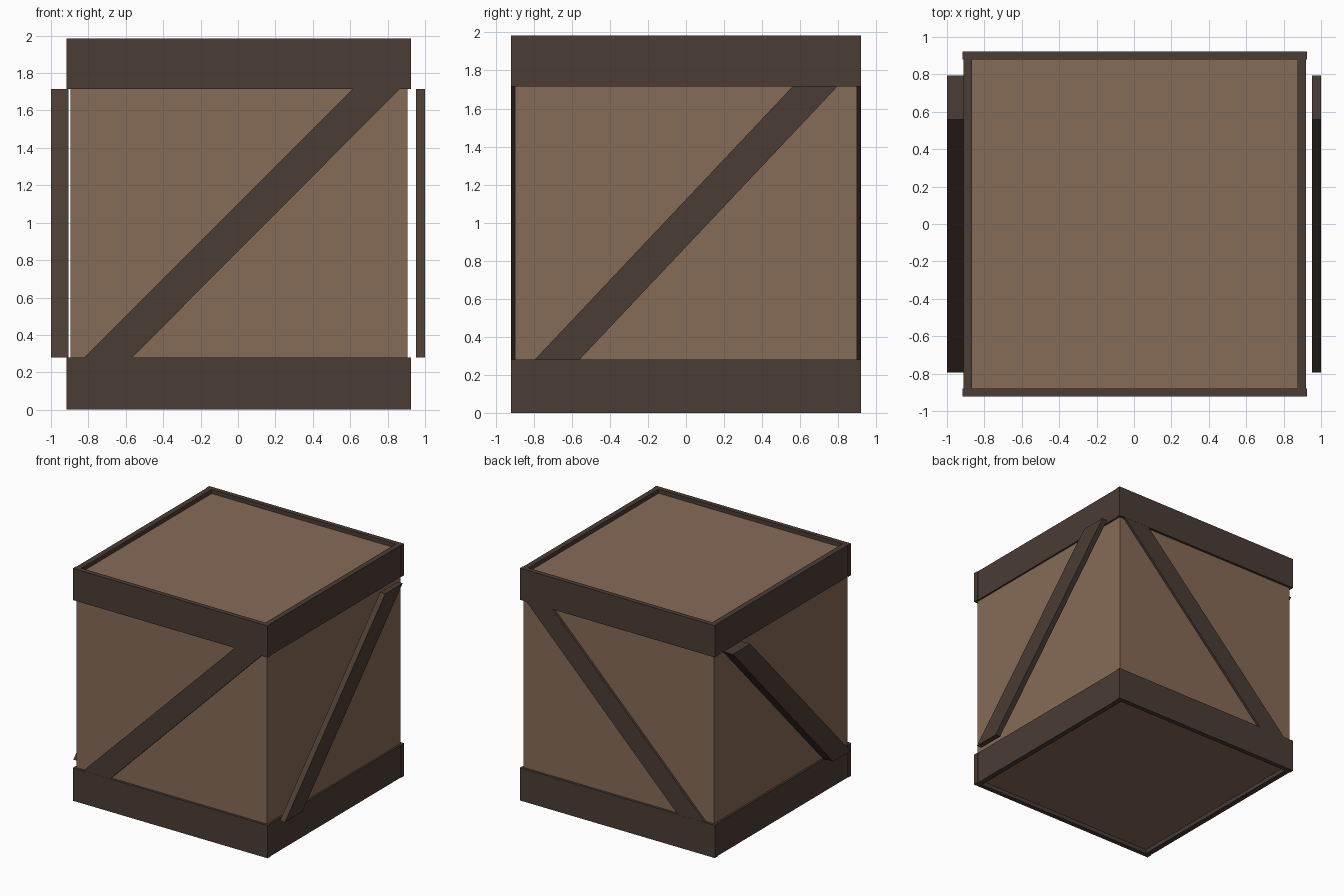
import bpy, bmesh

if "Cube" in bpy.data.objects:
    bpy.data.objects.remove(bpy.data.objects["Cube"])


def material(name, rgb):
    m = bpy.data.materials.new(name)
    m.diffuse_color = (*rgb, 1.0)
    m.use_nodes = True
    m.node_tree.nodes["Principled BSDF"].inputs["Base Color"].default_value = m.diffuse_color
    return m


PANEL = material("panel_wood", (0.24, 0.145, 0.095))
TRIM = material("trim_wood", (0.07, 0.046, 0.035))


def prism(name, base, top, mat):
    """Solid between two four-point loops."""
    bm = bmesh.new()
    a = [bm.verts.new(p) for p in base]
    b = [bm.verts.new(p) for p in top]
    bm.faces.new(a[::-1])
    bm.faces.new(b)
    for i in range(4):
        j = (i + 1) % 4
        bm.faces.new((a[i], a[j], b[j], b[i]))
    bmesh.ops.recalc_face_normals(bm, faces=bm.faces)
    mesh = bpy.data.meshes.new(name)
    bm.to_mesh(mesh)
    bm.free()
    mesh.materials.append(mat)
    obj = bpy.data.objects.new(name, mesh)
    bpy.context.collection.objects.link(obj)
    return obj


def box(name, x, y, z, mat):
    def loop(h):
        return [(x[0], y[0], h), (x[1], y[0], h), (x[1], y[1], h), (x[0], y[1], h)]
    return prism(name, loop(z[0]), loop(z[1]), mat)


Z_LOW, Z_HIGH = 0.28, 1.715


def brace(name, low, high, depth, along_x):
    """Slanted board with level ends; low/high are its spans at each end."""
    def loop(span, h):
        pts = [(span[0], depth[0]), (span[1], depth[0]), (span[1], depth[1]), (span[0], depth[1])]
        return [(u, v, h) if along_x else (v, u, h) for u, v in pts]
    return prism(name, loop(low, Z_LOW), loop(high, Z_HIGH), TRIM)


# Crate body, slightly recessed inside the frames at top and bottom
box("crate_body", (-0.895, 0.905), (-0.9, 0.9), (0.035, 1.95), PANEL)

# Board frames around the bottom and top
for level, z in (("bottom", (0.0, Z_LOW)), ("top", (Z_HIGH, 1.985))):
    box(level + "_front_board", (-0.917, 0.925), (-0.921, -0.88), z, TRIM)
    box(level + "_back_board", (-0.917, 0.925), (0.88, 0.921), z, TRIM)
    box(level + "_left_board", (-0.912, -0.865), (-0.88, 0.88), z, TRIM)
    box(level + "_right_board", (0.875, 0.92), (-0.88, 0.88), z, TRIM)

# Diagonal braces on the front and back
for side, depth in (("front", (-0.92, -0.892)), ("back", (0.892, 0.92))):
    brace(side + "_brace", (-0.82, -0.565), (0.615, 0.865), depth, True)

# Diagonal braces on the left and right, standing proud of the body
for side, depth in (("left", (-1.0, -0.905)), ("right", (0.952, 1.0))):
    brace(side + "_brace", (-0.795, -0.56), (0.56, 0.795), depth, False)
